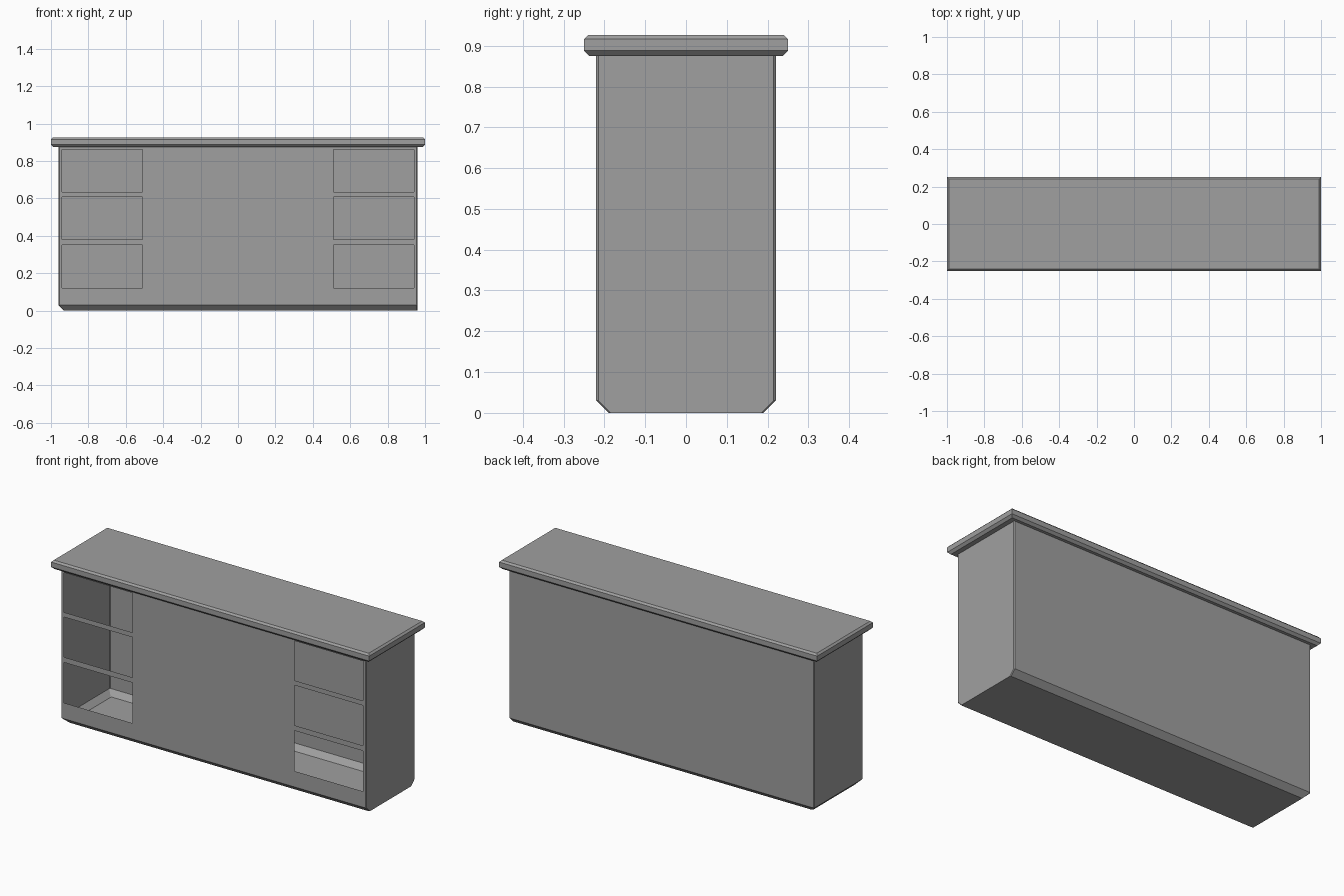
import bpy, bmesh
from mathutils import Vector

cube = bpy.data.objects.get("Cube")
if cube:
    bpy.data.objects.remove(cube, do_unlink=True)

grey = bpy.data.materials.new("plain grey")
grey.use_nodes = True
colour = (0.35, 0.35, 0.35, 1)
grey.diffuse_color = colour
grey.node_tree.nodes["Principled BSDF"].inputs["Base Color"].default_value = colour


def outline(x0, x1, y, z, cut):
    """Counter-clockwise rectangle at height z, its corners trimmed by cut."""
    corners = []
    for x, sx, sy in ((x0, -1, -1), (x1, 1, -1), (x1, 1, 1), (x0, -1, 1)):
        if not cut:
            corners.append((x, sy * y, z))
            continue
        pair = [(x, sy * (y - cut), z), (x - sx * cut, sy * y, z)]
        corners += pair if sx == sy else pair[::-1]
    return corners


def loft(rings, close_top):
    """Join outlines from bottom to top into a shell."""
    bm = bmesh.new()
    loops = [[bm.verts.new(p) for p in ring] for ring in rings]
    for low, high in zip(loops, loops[1:]):
        n = len(low)
        for i in range(n):
            j = (i + 1) % n
            bm.faces.new((low[i], low[j], high[j], high[i]))
    bm.faces.new(loops[0][::-1])
    if close_top:
        bm.faces.new(loops[-1])
    bm.normal_update()
    return bm


def finish(bm, name):
    mesh = bpy.data.meshes.new(name)
    bm.to_mesh(mesh)
    bm.free()
    mesh.materials.append(grey)
    obj = bpy.data.objects.new(name, mesh)
    bpy.context.collection.objects.link(obj)


# Hollow cabinet, chamfered along the foot on three sides
HALF_X, HALF_Y, TOP = 0.96, 0.22, 0.875
CHAMFER, TRIM = 0.03, 0.005
body = loft([
    outline(-HALF_X + CHAMFER, HALF_X, HALF_Y - CHAMFER, 0, TRIM),
    outline(-HALF_X, HALF_X, HALF_Y, CHAMFER, TRIM),
    outline(-HALF_X, HALF_X, HALF_Y, TOP, TRIM),
], close_top=False)

# Six open drawer bays cut through the front panel
bay_x = (0.51, 0.94)
bay_z = [(0.12, 0.35), (0.38, 0.608), (0.635, 0.86)]


def front_faces():
    return [f for f in body.faces if f.normal.y < -0.999]


def cut_front(point, normal):
    faces = front_faces()
    edges = {e for f in faces for e in f.edges}
    verts = {v for f in faces for v in f.verts}
    bmesh.ops.bisect_plane(body, geom=faces + list(edges) + list(verts),
                           plane_co=point, plane_no=normal)
    body.normal_update()


for x in bay_x:
    for side in (-1, 1):
        cut_front(Vector((side * x, 0, 0)), Vector((1, 0, 0)))
for span in bay_z:
    for z in span:
        cut_front(Vector((0, 0, z)), Vector((0, 0, 1)))

openings = []
for face in front_faces():
    c = face.calc_center_median()
    if bay_x[0] < abs(c.x) < bay_x[1] and any(a < c.z < b for a, b in bay_z):
        openings.append(face)
bmesh.ops.delete(body, geom=openings, context="FACES")
finish(body, "cabinet_body")

# Overhanging worktop with chamfered rims
worktop = loft([
    outline(-1 + inset, 1 - inset, 0.25 - inset, z, 0)
    for inset, z in ((0.013, 0.875), (0, 0.888), (0, 0.916), (0.01, 0.926))
], close_top=True)
finish(worktop, "worktop")
